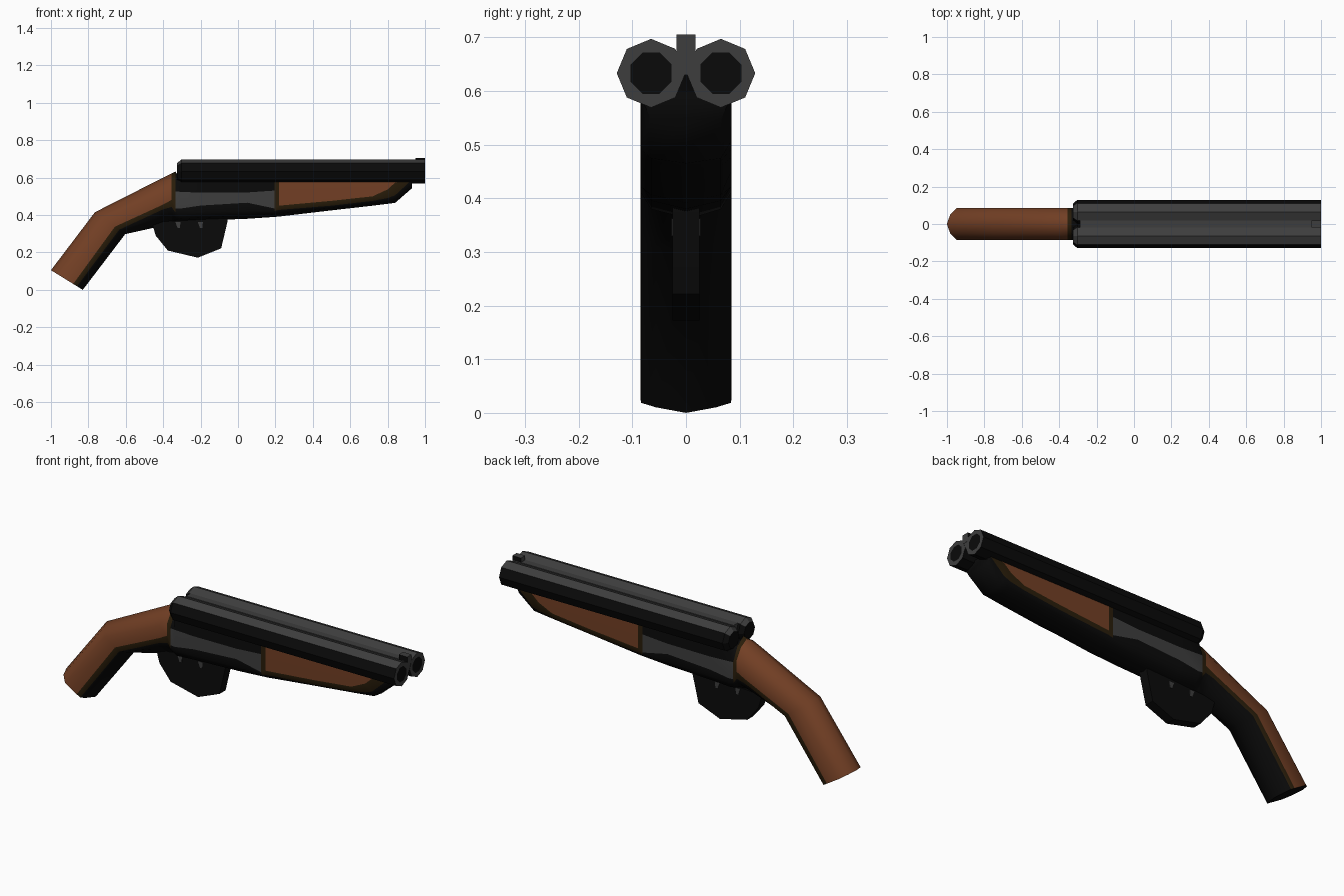
import bpy, bmesh, math

if "Cube" in bpy.data.objects:
    bpy.data.objects.remove(bpy.data.objects["Cube"])


def material(name, rgb):
    m = bpy.data.materials.new(name)
    m.diffuse_color = (*rgb, 1)
    m.use_nodes = True
    m.node_tree.nodes["Principled BSDF"].inputs["Base Color"].default_value = m.diffuse_color
    return m


BLACK, GRAY, BROWN, OLIVE = range(4)
MATS = [material("black_steel", (0.003, 0.003, 0.003)),
        material("gray_steel", (0.048, 0.048, 0.048)),
        material("brown_wood", (0.170, 0.050, 0.018)),
        material("dark_olive_trim", (0.022, 0.012, 0.003))]


def finish(name, bm, angle=30):
    bmesh.ops.recalc_face_normals(bm, faces=bm.faces[:])
    me = bpy.data.meshes.new(name)
    bm.to_mesh(me)
    bm.free()
    for m in MATS:
        me.materials.append(m)
    ob = bpy.data.objects.new(name, me)
    bpy.context.collection.objects.link(ob)
    bpy.ops.object.select_all(action='DESELECT')
    bpy.context.view_layer.objects.active = ob
    ob.select_set(True)
    bpy.ops.object.shade_smooth_by_angle(angle=math.radians(angle))
    return ob


# Stock, receiver and fore-end as one loft.
# top x, top z, bottom x, bottom z, colour lines (fractions from the top), colour kind after it
STATIONS = [
    (-1.0, .105, -.83, 0.0, .30, .70, .82, "wood"),
    (-.765, .415, -.603, .298, .30, .66, .80, "wood"),
    (-.40, .60, -.40, .343, .30, .56, .66, "wood"),
    (-.355, .622, -.355, .355, .30, .53, .67, "trim"),
    (-.335, .632, -.335, .36, .39, .72, .80, "steel"),
    (-.31, .60, -.31, .363, .32, .70, .80, "steel"),
    (-.20, .60, -.20, .37, .35, .65, .80, "steel"),
    (.05, .60, .05, .38, .36, .61, .80, "steel"),
    (.195, .60, .195, .39, .33, .785, .85, "trim"),
    (.22, .60, .22, .392, .30, .72, .83, "wood"),
    (.50, .60, .50, .425, .30, .71, .857, "wood"),
    (.72, .60, .72, .45, .30, .667, .83, "wood"),
    (.80, .60, .80, .46, .25, .45, .78, "wood"),
    (.84, .60, .84, .465, .10, .20, .70, "wood"),
    (.93, .60, .93, .543, .05, .10, .20, "wood"),
]
STRIPS = {"wood": [BROWN, BROWN, BROWN, OLIVE, BLACK, BLACK],
          "trim": [OLIVE, OLIVE, OLIVE, OLIVE, BLACK, BLACK],
          "steel": [BLACK, BLACK, GRAY, BLACK, BLACK, BLACK]}


def build_body():
    bm = bmesh.new()
    rings = []
    for i, (tx, tz, bx, bz, t2, a, b, kind) in enumerate(STATIONS):
        square = i >= 5          # flat top under the barrels, flatter belly
        t1 = .02 if square else t2 / 3
        c = .93 if square else .45 + .55 * b
        ts = [0, t1, t2, a, b, c, 1]
        ys = [0, .085 if square else .05, .085, .085, .084, .065 if square else .056, 0]
        half = [(tx + (bx - tx) * t, y, tz + (bz - tz) * t) for t, y in zip(ts, ys)]
        ring = [bm.verts.new((x, -y, z)) for x, y, z in half]
        ring += [bm.verts.new(p) for p in half[-2:0:-1]]
        rings.append(ring)
    for s, (r0, r1) in enumerate(zip(rings, rings[1:])):
        cols = STRIPS[STATIONS[s][7]]
        for k in range(12):
            j = (k + 1) % 12
            f = bm.faces.new((r0[k], r0[j], r1[j], r1[k]))
            f.material_index = cols[k if k < 6 else 11 - k]
    bm.faces.new(rings[0])
    bm.faces.new(rings[-1])
    finish("stock_and_receiver", bm, 60)


# Octagonal barrel with tapered breech and a painted bore
def build_barrel(name, cy):
    cz = .633
    bm = bmesh.new()
    prof = [(-.325, .045, 0), (-.303, .064, 0), (1, .064, 0), (1, .0415, .5)]
    rings = [[bm.verts.new((x, cy + r * math.cos((k + turn) * math.pi / 4),
                            cz + r * math.sin((k + turn) * math.pi / 4))) for k in range(8)]
             for x, r, turn in prof]
    for s, (r0, r1) in enumerate(zip(rings, rings[1:])):
        for k in range(8):
            j = (k + 1) % 8
            if s == 2:           # flat muzzle ring, bore turned half a step
                faces = [(r0[k], r0[j], r1[k]), (r0[j], r1[j], r1[k])]
            else:
                faces = [(r0[k], r0[j], r1[j], r1[k])]
            for vs in faces:
                bm.faces.new(vs).material_index = GRAY if s == 2 or k in (1, 2) else BLACK
    bm.faces.new(rings[0])
    bm.faces.new(rings[-1])
    finish(name, bm)


def build_box(name, x0, x1, hy, z0, z1, side=GRAY):
    bm = bmesh.new()
    bmesh.ops.create_cube(bm, size=1)
    for v in bm.verts:
        v.co = (x0 if v.co.x < 0 else x1, hy * 2 * v.co.y, z0 if v.co.z < 0 else z1)
    bm.normal_update()
    for f in bm.faces:
        f.material_index = side if abs(f.normal.y) > .5 else GRAY
    finish(name, bm)


# Extruded outline in the xz plane
def build_plate(name, pts, hy, mat):
    bm = bmesh.new()
    left = [bm.verts.new((x, -hy, z)) for x, z in pts]
    right = [bm.verts.new((x, hy, z)) for x, z in pts]
    bm.faces.new(left)
    bm.faces.new(right[::-1])
    for k in range(len(pts)):
        j = (k + 1) % len(pts)
        bm.faces.new((left[k], left[j], right[j], right[k]))
    for f in bm.faces:
        f.material_index = mat
    finish(name, bm)


build_body()
for side, y in (("front", -.065), ("back", .065)):
    build_barrel("barrel_" + side, y)

# Rib between the barrels and bead sight
build_box("barrel_rib", -.29, .999, .018, .63, .682)
build_box("front_sight", .95, 1.0, .018, .66, .705, BLACK)

# Trigger guard with two painted triggers
build_plate("trigger_guard", [(-.46, .36), (-.44, .29), (-.375, .21), (-.215, .172),
                              (-.09, .222), (-.055, .37), (-.055, .39)], .025, BLACK)
for i, x in enumerate((-.335, -.215)):
    build_plate("trigger_%d" % (i + 1), [(x, .362), (x + .012, .33), (x + .025, .33), (x + .027, .362)],
                .027, GRAY)
